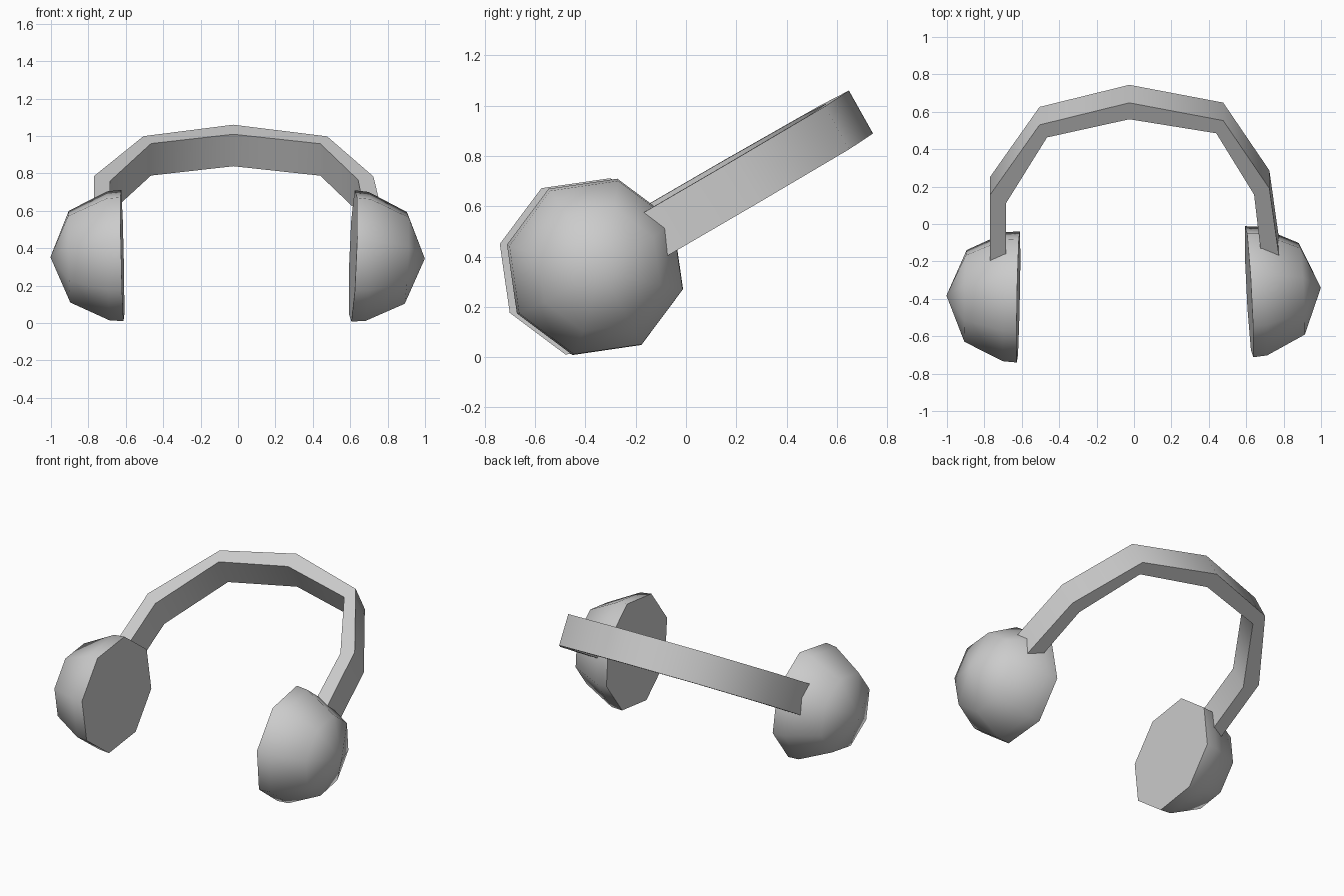
import bpy, bmesh, math
from mathutils import Vector

if "Cube" in bpy.data.objects:
    bpy.data.objects.remove(bpy.data.objects["Cube"], do_unlink=True)

# One plain grey for everything
grey = bpy.data.materials.new("light_grey")
grey.use_nodes = True
colour = (0.6, 0.6, 0.6, 1.0)
grey.diffuse_color = colour
grey.node_tree.nodes["Principled BSDF"].inputs["Base Color"].default_value = colour


def finish(name, bm):
    """Turn a bmesh into a smooth-shaded object with crisp borders."""
    bmesh.ops.recalc_face_normals(bm, faces=bm.faces)
    mesh = bpy.data.meshes.new(name)
    bm.to_mesh(mesh)
    bm.free()
    mesh.materials.append(grey)
    obj = bpy.data.objects.new(name, mesh)
    bpy.context.collection.objects.link(obj)
    bpy.ops.object.select_all(action='DESELECT')
    obj.select_set(True)
    bpy.context.view_layer.objects.active = obj
    bpy.ops.object.shade_smooth_by_angle(angle=math.radians(60))


def bridge(bm, a, b, closed=True):
    """Join two equal rows of vertices with quads."""
    n = len(a)
    for i in range(n):
        j = (i + 1) % n
        bm.faces.new((a[i], a[j], b[j], b[i]))


def ear_cup(name, centre, axis):
    """Eight-sided dome with a flat inner face, apex along axis."""
    centre, axis = Vector(centre), Vector(axis).normalized()
    e1 = Vector((0, 1, 0))
    e1 = (e1 - axis * axis.dot(e1)).normalized()
    e2 = Vector((0, 0, 1))
    e2 = (e2 - axis * axis.dot(e2) - e1 * e1.dot(e2)).normalized()
    bm = bmesh.new()
    rings = []
    for t, r in ((0.0, 0.362), (0.075, 0.356), (0.283, 0.253)):
        ring = []
        for k in range(8):
            ang = math.radians(-14.3 + 45 * k)
            offset = e1 * math.cos(ang) + e2 * math.sin(ang)
            ring.append(bm.verts.new(centre + axis * t + offset * r))
        rings.append(ring)
    bm.faces.new(rings[0])
    bridge(bm, rings[0], rings[1])
    bridge(bm, rings[1], rings[2])
    apex = bm.verts.new(centre + axis * 0.385)
    for k in range(8):
        bm.faces.new((rings[2][k], rings[2][(k + 1) % 8], apex))
    finish(name, bm)


ear_cup("left_ear_cup", (0.615, -0.362, 0.359), (1, 0.055, -0.038))
ear_cup("right_ear_cup", (-0.618, -0.39, 0.361), (-1, 0.02, -0.022))

# Headband: faceted arch in a plane leaning back, ends sunk into the cups
outer = [(-0.77, -0.27), (-0.77, 0.155), (-0.505, 0.53), (-0.025, 0.648),
         (0.477, 0.553), (0.724, 0.19), (0.786, -0.25)]
inner = [(-0.685, -0.27), (-0.685, 0.11), (-0.465, 0.463), (-0.025, 0.56),
         (0.44, 0.485), (0.642, 0.157), (0.69, -0.25)]
across = Vector((0, 0.096, -0.171))


def on_plane(x, y):
    return Vector((x, y, 1.06 + (y - 0.648) * 0.58 - 0.015 * x))


bm = bmesh.new()
sections = []
for o, i in zip(outer, inner):
    po, pi = on_plane(*o), on_plane(*i)
    sections.append([bm.verts.new(p) for p in (po, pi, pi + across, po + across)])
for a, b in zip(sections, sections[1:]):
    bridge(bm, a, b)
bm.faces.new(sections[0])
bm.faces.new(sections[-1])
finish("headband", bm)
